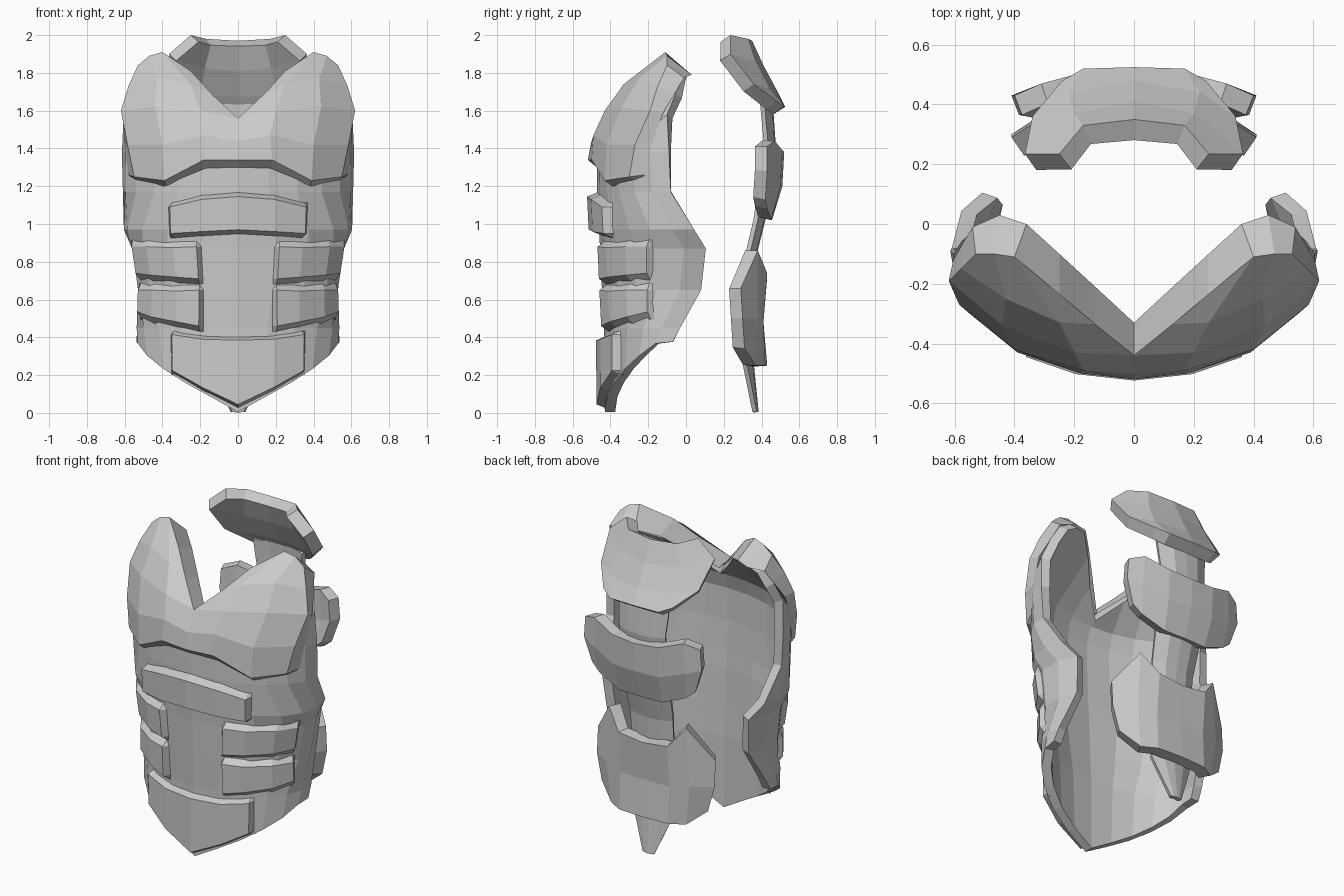
import bpy, bmesh
from math import sin, cos, acos, radians, pi
from mathutils import Vector


def interp(table, v, k=1):
    """Linear lookup of column k in a table keyed by column 0."""
    if v <= table[0][0]:
        return table[0][k]
    for a, b in zip(table, table[1:]):
        if v <= b[0]:
            f = (v - a[0]) / (b[0] - a[0])
            return a[k] + f * (b[k] - a[k])
    return table[-1][k]


def grid(name, rows, thick=0, mirror=True):
    """Quad sheet from rows of points (None = gap), facing outward, mirrored and thickened."""
    bm = bmesh.new()
    vs = [[p and bm.verts.new(p) for p in r] for r in rows]
    for a, b in zip(vs, vs[1:]):
        for i in range(len(a) - 1):
            q = (a[i], a[i + 1], b[i + 1], b[i])
            if all(q):
                bm.faces.new(q)
    bmesh.ops.remove_doubles(bm, verts=bm.verts[:], dist=1e-4)
    bm.normal_update()
    c = Vector((0, 0, 1))
    if sum(f.normal.dot(f.calc_center_median() - c) * f.calc_area() for f in bm.faces) < 0:
        bmesh.ops.reverse_faces(bm, faces=bm.faces[:])
    me = bpy.data.meshes.new(name)
    bm.to_mesh(me)
    bm.free()
    ob = bpy.data.objects.new(name, me)
    bpy.context.collection.objects.link(ob)
    if mirror:
        m = ob.modifiers.new("Mirror", 'MIRROR')
        m.use_clip = True
    if thick:
        s = ob.modifiers.new("Solidify", 'SOLIDIFY')
        s.thickness = thick
        s.offset = -1
    return ob


# Torso cross-sections: z, half width, front depth, y of the rear edge
YC = -0.10
BODY = [(0.0, .53, .33, -.08), (.38, .54, .33, -.07), (.65, .535, .345, .08),
        (.87, .565, .355, .105), (.96, .605, .36, .05), (1.17, .61, .37, -.08),
        (1.38, .615, .37, -.09), (1.6, .605, .30, -.10)]
HEM = [(0, .005), (.33, .185), (.47, .285), (.54, .38)]


def torso(t, z, off=0.0):
    """Point on the torso; the rear flank curls in less than the front."""
    w, b = interp(BODY, z, 1) + off * .4, interp(BODY, z, 2) + off
    s = sin(t) if t < pi / 2 else .45 + .55 * sin(t)
    return (w * s, YC - b * cos(t), z)


# Front shell with pointed hem, rising under the chest plate to the shoulder
rows = []
for z in (0, .45, .65, .87, .97, 1.17, 1.38, 1.5):
    zz = z or .38
    end = acos((YC - interp(BODY, zz, 3)) / interp(BODY, zz, 2))
    row = []
    for i in range(7):
        t = end * i / 6
        row.append(torso(t, z or interp(HEM, .54 * sin(t))))
    rows.append(row)
rows[-1][-1] = (.605, -.10, 1.58)
rows.append([(0, -.38, 1.53), (.13, -.28, 1.65), (.25, -.165, 1.765), (.38, -.05, 1.825),
             (.45, -.03, 1.82), (.52, -.04, 1.785), (.575, -.055, 1.69)])
grid("front_shell", rows, .055)

# Chest plate: bottom lip, rows up to the shoulder, and a rim turned back to the shell
neck, tip = (.25, -.10, 1.75), (.54, -.01, 1.775)
grid("chest_plate", [
    [None, (0, -.46, 1.29), (.18, -.45, 1.29), (.385, -.39, 1.20), (.53, -.25, 1.22), (.56, -.22, 1.25)],
    [None, (0, -.52, 1.34), (.18, -.50, 1.34), (.39, -.43, 1.23), (.55, -.30, 1.25), (.58, -.22, 1.26)],
    [None, (0, -.50, 1.44), (.17, -.49, 1.47), (.40, -.42, 1.42), (.585, -.27, 1.42), (.60, -.18, 1.43)],
    [(0, -.33, 1.53), (0, -.44, 1.56), (.20, -.43, 1.60), (.44, -.34, 1.62), (.62, -.19, 1.60),
     (.605, -.12, 1.59)],
    [(.13, -.21, 1.645), (.13, -.335, 1.68), (.25, -.33, 1.74), (.43, -.25, 1.77), (.58, -.15, 1.73),
     (.57, -.06, 1.69)],
    [neck, (.25, -.235, 1.81), (.40, -.11, 1.91), (.47, -.10, 1.89), (.53, -.10, 1.84), tip],
    [None, neck, (.36, .0, 1.80), (.45, .03, 1.79), tip, None],
])


def plate(name, cols, off, bev, mirror):
    """Raised plate on the torso; cols are (angle, bottom z, top z)."""
    (a0, b0, t0), (a1, b1, t1) = cols[0], cols[-1]
    d = 3
    cols = [cols[0], (a0 + d, b0, t0), *cols[1:-1], (a1 - d, b1, t1), cols[-1]]
    rows = []
    for j in range(4):
        row = []
        for i, (a, zb, zt) in enumerate(cols):
            z = (zb, zb + bev, zt - bev, zt)[j]
            edge = j in (0, 3) or i in (0, len(cols) - 1)
            row.append(torso(radians(a), z, -.02 if edge else off))
        rows.append(row)
    return grid(name, rows, 0, mirror)


# Belly plates and side ribs
plate("upper_belly_plate", [(-38, .92, 1.12), (-18, .93, 1.16), (0, .94, 1.175),
                            (18, .93, 1.16), (38, .92, 1.12)], .055, .03, False)
plate("lower_belly_plate", [(-42, .20, .44), (-20, .11, .415), (0, .02, .41),
                            (20, .11, .415), (42, .20, .44)], .045, .025, False)
for name, zb, rise, zt in (("upper_rib", .67, .03, .92), ("lower_rib", .42, .075, .69)):
    plate(name, [(19, zb, zt), (36, zb + rise * .3, zt - .005),
                 (56, zb + rise * .65, zt), (77, zb + rise, zt)], .042, .04, True)

# Collar plate at the upper back
grid("collar_plate", [
    [(0, .35, 1.97), (.17, .33, 1.98), (.25, .235, 2.0)],
    [(0, .41, 1.84), (.20, .37, 1.86), (.365, .235, 1.90)],
    [(0, .48, 1.71), (.22, .44, 1.72), (.34, .36, 1.74)],
    [(0, .525, 1.62), (.17, .52, 1.62), (.24, .48, 1.65)],
], .075)

# Middle and lower back plates, listed as columns from the spine outward
grid("middle_back_plate", [
    [(0, .52, 1.38), (0, .51, 1.2), (0, .455, 1.02)],
    [(.16, .51, 1.39), (.16, .50, 1.2), (.15, .45, 1.02)],
    [(.31, .47, 1.44), (.32, .46, 1.25), (.30, .43, 1.08)],
    [(.40, .43, 1.41), (.41, .43, 1.28), (.36, .42, 1.13)],
], .07)
grid("lower_back_plate", [
    [(0, .43, .72), (0, .41, .48), (0, .43, .25)],
    [(.17, .43, .74), (.17, .41, .48), (.17, .42, .25)],
    [(.27, .38, .86), (.29, .38, .50), (.26, .37, .25)],
    [(.41, .29, .66), (.41, .30, .50), (.37, .31, .34)],
], .075)

# Spine strip linking the back plates
SPINE = [(.18, 1.64, .46), (.16, 1.42, .475), (.16, 1.02, .42), (.15, .86, .38),
         (.14, .45, .35), (.14, .25, .36), (.04, .005, .385)]
grid("spine_strip", [[(0, y, z), (w * .5, y - .005, z), (w, y - .25 * w, z)]
                     for w, z, y in SPINE], .025)
